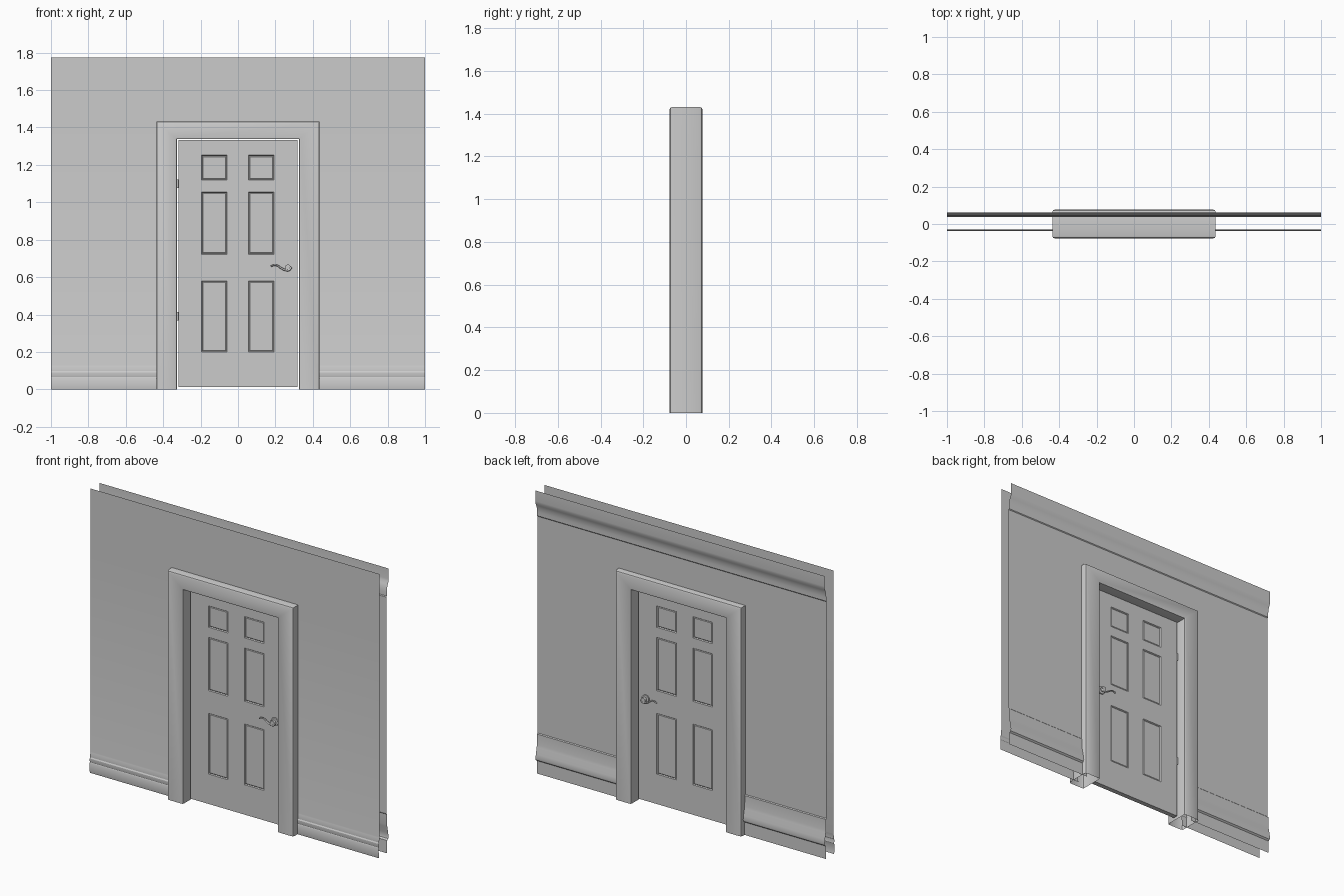
import bpy, bmesh
from math import pi
from mathutils import Matrix

if "Cube" in bpy.data.objects:
    bpy.data.objects.remove(bpy.data.objects["Cube"])

OPEN_X, OPEN_Z, TOP = 0.40, 1.39, 1.775


def finish(name, bm, angle=0.5):
    me = bpy.data.meshes.new(name)
    bm.to_mesh(me)
    bm.free()
    ob = bpy.data.objects.new(name, me)
    bpy.context.collection.objects.link(ob)
    bpy.ops.object.select_all(action='DESELECT')
    ob.select_set(True)
    bpy.context.view_layer.objects.active = ob
    bpy.ops.object.shade_smooth_by_angle(angle=angle)
    return ob


def skin(bm, rows, flip=False):
    """Join neighbouring rows of points with quads."""
    vs = [[bm.verts.new(p) for p in r] for r in rows]
    for a, b in zip(vs, vs[1:]):
        for i in range(len(a) - 1):
            q = [a[i], a[i + 1], b[i + 1], b[i]]
            bm.faces.new(q[::-1] if flip else q)


# Walls: thin sheets with moulded profiles (y, z), open around the doorway
def wall(name, profile, flip):
    bm = bmesh.new()
    upper = [p for p in profile if p[1] >= OPEN_Z]
    for x0, x1, prof in ((-1, -OPEN_X, profile), (OPEN_X, 1, profile),
                         (-OPEN_X, OPEN_X, upper)):
        skin(bm, [[(x0, y, z), (x1, y, z)] for y, z in prof], flip)
    bmesh.ops.remove_doubles(bm, verts=bm.verts, dist=1e-5)
    return finish(name, bm)


F, B = -0.029, 0.038
base = [(-.006, 0), (-.008, .012), (-.009, .06), (-.006, .067), (-.008, .075),
        (-.008, .09), (-.004, .097), (-.004, .108), (-.001, .125), (0, .13)]
wall("front_wall", [(F + d, z) for d, z in base] + [(F, OPEN_Z), (F, TOP)], False)

back_base = [(.008, 0), (.008, .08), (.018, .088), (.021, .10), (.017, .125),
             (.009, .165), (.006, .18), (.005, .245), (0, .25)]
crown = [(0, OPEN_Z), (0, 1.605), (.004, 1.61), (.004, 1.635), (.007, 1.66),
         (.014, 1.68), (.021, 1.695), (.023, 1.71), (.023, TOP)]
wall("back_wall", [(B + d, z) for d, z in back_base + crown], True)

# Door frame: bevelled section swept round the opening with mitred corners
IN_X, IN_Z, W, D, c = 0.327, 1.338, 0.110, 0.077, 0.013
section = [(.009, -D), (W - c, -D), (W - c * .3, -D + c * .3), (W, -D + c),
           (W, D - c), (W - c * .3, D - c * .3), (W - c, D), (.009, D),
           (.002, D - .003), (0, D - .010), (0, -D + .010), (.002, -D + .003)]
section.append(section[0])
bm = bmesh.new()
rows = []
for sx, up in ((-1, 0), (-1, 1), (1, 1), (1, 0)):
    rows.append([(sx * (IN_X + d), y, up * (IN_Z + d * .85)) for d, y in section])
skin(bm, rows)
bmesh.ops.remove_doubles(bm, verts=bm.verts, dist=1e-5)
bmesh.ops.recalc_face_normals(bm, faces=bm.faces)
finish("door_frame", bm)

# Door: six grooved panels on one half, mirrored to the back
T = 0.015
xs = [-.319, -.195, -.058, .055, .192, .317]
zs = [.013, .20, .58, .722, 1.055, 1.118, 1.252, 1.334]
bm = bmesh.new()
skin(bm, [[(x, -T, z) for x in xs] for z in zs])
bm.normal_update()
edges = [e for e in bm.edges if e.is_boundary]
cells = len(xs) - 1
bm.faces.ensure_lookup_table()
panels = [f for i, f in enumerate(bm.faces)
          if i % cells in (1, 3) and i // cells in (1, 3, 5)]
ring = bmesh.ops.extrude_edge_only(bm, edges=edges)["geom"]
bmesh.ops.translate(bm, vec=(0, T, 0),
                    verts=[g for g in ring if isinstance(g, bmesh.types.BMVert)])
bmesh.ops.inset_individual(bm, faces=panels, thickness=.006, depth=-.006)
bmesh.ops.inset_individual(bm, faces=panels, thickness=.006, depth=.003)
bmesh.ops.recalc_face_normals(bm, faces=bm.faces)
door = finish("door", bm, 0.2)
mod = door.modifiers.new("back_side", 'MIRROR')
mod.use_axis = (False, True, False)


def cylinder(bm, loc, r, depth, axis='Z', r2=None):
    rot = Matrix.Rotation(pi / 2, 4, 'X') if axis == 'Y' else Matrix()
    bmesh.ops.create_cone(bm, cap_ends=True, segments=24, radius1=r,
                          radius2=r if r2 is None else r2, depth=depth,
                          matrix=Matrix.Translation(loc) @ rot)


# Hinge knuckles
bm = bmesh.new()
for z in (1.10, .39):
    cylinder(bm, (-.324, .012, z), .006, .045)
finish("hinges", bm)

# Lever handles on both faces
HX, HZ = .267, .652
for name, s in (("front", -1), ("back", 1)):
    bm = bmesh.new()
    cylinder(bm, (HX, s * (T + .004), HZ), .025, .008, 'Y')
    cylinder(bm, (HX, s * (T + .013), HZ), .010, .026, 'Y')
    finish(name + "_handle_rose", bm)

    cu = bpy.data.curves.new(name + "_lever", 'CURVE')
    cu.dimensions = '3D'
    cu.bevel_depth = .0055
    cu.bevel_resolution = 2
    cu.resolution_u = 5
    cu.use_fill_caps = True
    path = [(.018, .002), (.006, -.014), (-.014, -.014), (-.036, -.004),
            (-.060, .011), (-.082, .010), (-.092, .004)]
    sp = cu.splines.new('BEZIER')
    sp.bezier_points.add(len(path) - 1)
    for bp, (dx, dz) in zip(sp.bezier_points, path):
        bp.co = (HX + dx, s * .040, HZ + dz)
        bp.handle_left_type = bp.handle_right_type = 'AUTO'
        bp.radius = 1 + dx * 3
    ob = bpy.data.objects.new(name + "_lever", cu)
    bpy.context.collection.objects.link(ob)
    bm = bmesh.new()
    cylinder(bm, (HX, s * .036, HZ), .015, .016, 'Y')
    finish(name + "_handle_knob", bm)
